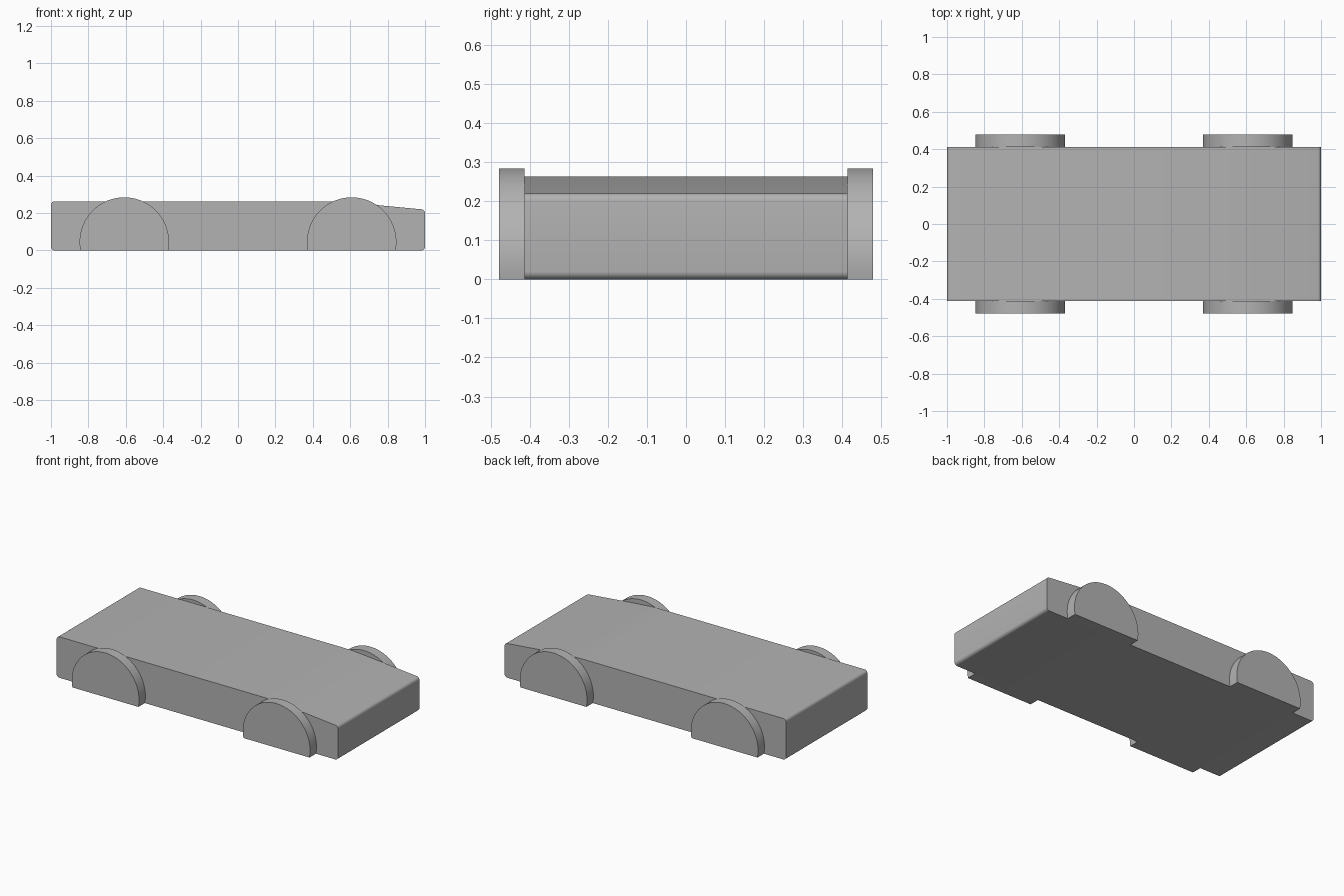
import bpy, bmesh
from math import sin, cos, asin, pi, radians

cube = bpy.data.objects.get("Cube")
if cube:
    bpy.data.objects.remove(cube, do_unlink=True)

grey = bpy.data.materials.new("plain grey")
grey.use_nodes = True
tone = (0.45, 0.45, 0.45, 1)
grey.diffuse_color = tone
grey.node_tree.nodes["Principled BSDF"].inputs["Base Color"].default_value = tone


def corner(cx, cz, r, start, end, steps=6):
    """Arc points from start to end, in degrees."""
    return [(cx + r * cos(radians(start + (end - start) * i / steps)),
             cz + r * sin(radians(start + (end - start) * i / steps)))
            for i in range(steps + 1)]


def extrude_profile(name, profile, y0, y1):
    """Closed solid from an xz outline swept along y."""
    bm = bmesh.new()
    face = bm.faces.new([bm.verts.new((x, y0, z)) for x, z in profile])
    swept = bmesh.ops.extrude_face_region(bm, geom=[face])["geom"]
    moved = [v for v in swept if isinstance(v, bmesh.types.BMVert)]
    bmesh.ops.translate(bm, verts=moved, vec=(0, y1 - y0, 0))
    bmesh.ops.recalc_face_normals(bm, faces=bm.faces)
    mesh = bpy.data.meshes.new(name)
    bm.to_mesh(mesh)
    bm.free()
    mesh.materials.append(grey)
    obj = bpy.data.objects.new(name, mesh)
    bpy.context.collection.objects.link(obj)
    bpy.ops.object.select_all(action="DESELECT")
    obj.select_set(True)
    bpy.context.view_layer.objects.active = obj
    bpy.ops.object.shade_smooth_by_angle(angle=radians(30))
    return obj


# Lower body slab: rounded ends and a gently falling nose
LENGTH, TOP, R = 1.0, 0.263, 0.02
body = corner(-LENGTH + R, R, R, 270, 180)
body += corner(-LENGTH + R, TOP - R, R, 180, 90)
body += [(0.45, TOP), (0.53, 0.261), (0.64, 0.252), (0.74, 0.243)]
body += corner(LENGTH - R, 0.2, R, 85, 0)
body += corner(LENGTH - R, R, R, 0, -90)
extrude_profile("body", body, -0.413, 0.413)

# Four wheel arches: discs cut off flat at the ground
RADIUS, CENTRE = 0.239, 0.045
dip = asin(CENTRE / RADIUS) * 180 / pi
for end, x in (("rear", -0.608), ("front", 0.608)):
    for side, s in (("left", 1), ("right", -1)):
        arch = corner(x, CENTRE, RADIUS, -dip, 180 + dip, 48)
        extrude_profile(f"{end}_{side}_wheel_arch", arch, s * 0.413, s * 0.478)
